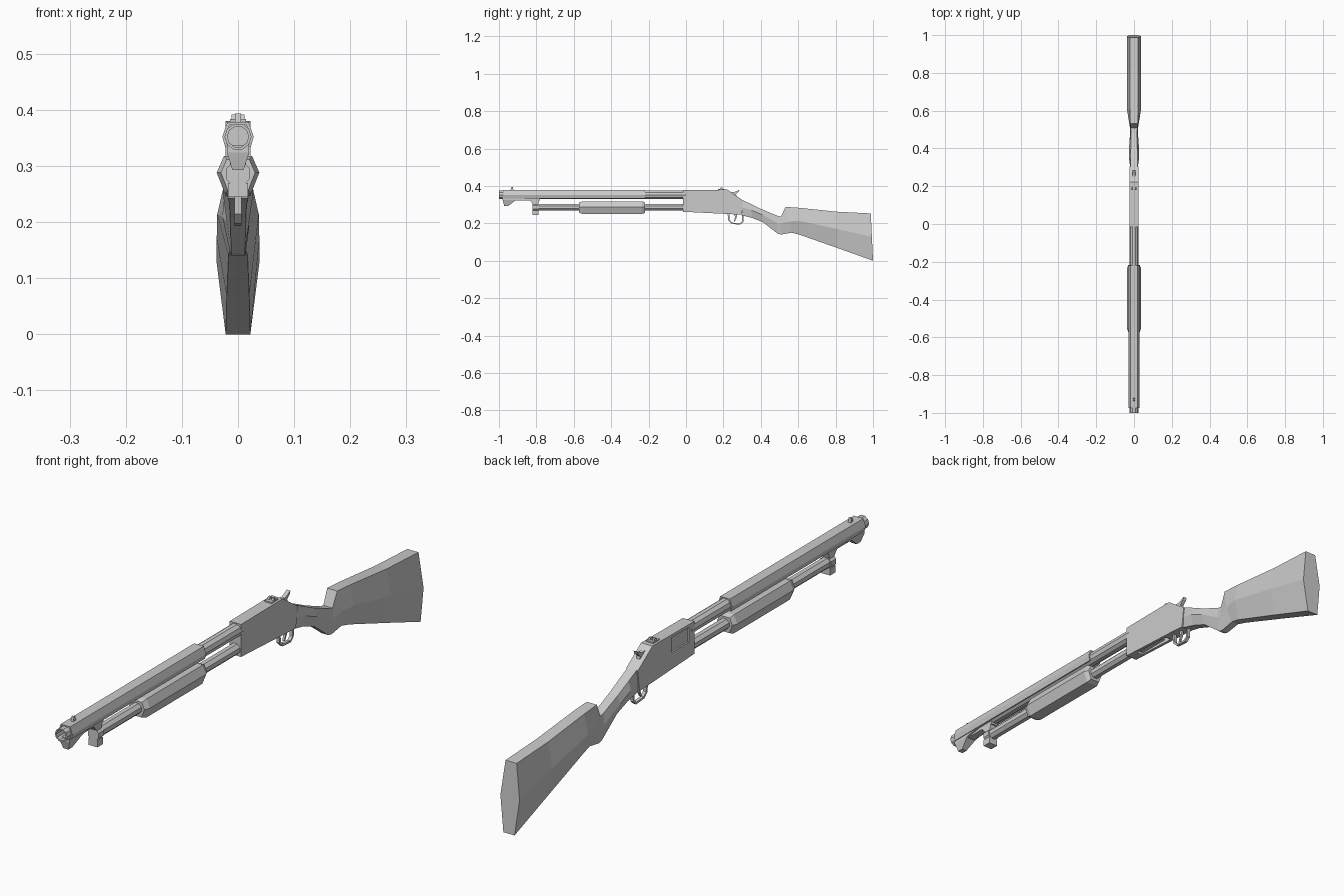
import bpy, bmesh, math


def loft(name, rings):
    """Skin a list of equal-length vertex rings and cap both ends."""
    bm = bmesh.new()
    vs = [[bm.verts.new(p) for p in r] for r in rings]
    n = len(rings[0])
    for a, b in zip(vs, vs[1:]):
        for i in range(n):
            j = (i + 1) % n
            bm.faces.new((a[i], a[j], b[j], b[i]))
    bm.faces.new(vs[0])
    bm.faces.new(vs[-1])
    bmesh.ops.recalc_face_normals(bm, faces=bm.faces)
    me = bpy.data.meshes.new(name)
    bm.to_mesh(me)
    bm.free()
    ob = bpy.data.objects.new(name, me)
    bpy.context.collection.objects.link(ob)
    return ob


def prism(name, profile, half, x=0):
    """Side profile (y, z) extruded across x."""
    return loft(name, [[(x + s * half, y, z) for y, z in profile] for s in (-1, 1)])


def circle(r, z, y, n=10):
    return [(r * math.sin(2 * math.pi * (i + .5) / n), y,
             z + r * math.cos(2 * math.pi * (i + .5) / n)) for i in range(n)]


def hexa(y, top, mid, bot):
    """Symmetric six-sided section; each level is (half width, z[, y offset])."""
    lv = [l if len(l) == 3 else (*l, 0) for l in (top, mid, bot)]
    right = [(w, y + o, z) for w, z, o in lv]
    return right + [(-a, b, c) for a, b, c in reversed(right)]


def box(name, x, y, z):
    return prism(name, [(y[0], z[0]), (y[1], z[0]), (y[1], z[1]), (y[0], z[1])],
                 (x[1] - x[0]) / 2, (x[0] + x[1]) / 2)


# Barrel with open bore, and tube below
BZ, MZ = .352, .286
loft("barrel", [circle(.024, BZ, 0), circle(.024, BZ, -1),
                circle(.019, BZ, -1), circle(.019, BZ, -.8)])
loft("magazine_tube", [circle(.02, MZ, 0, 8), circle(.02, MZ, -.80, 8)])

# Barrel shroud: channel wrapped over the barrel
outer = [(.023, .334), (.028, .352), (.019, .378)]
inner = [(.015, .373), (.023, .352), (.019, .334)]
right = outer + inner
section = (outer + [(-x, z) for x, z in reversed(outer)]
           + [(-x, z) for x, z in reversed(inner)] + inner)
loft("barrel_shroud", [[(x, y, z) for x, z in section] for y in (-.975, -.22)])

# Sliding fore grip with tapered ends
loft("fore_grip", [hexa(y, (.025 * s, MZ + .032 * s), (.038 * s, .288), (.023 * s, MZ - .036 * s))
                   for y, s in ((-.572, .8), (-.552, 1), (-.235, 1), (-.218, .8))])

# Front lug under the muzzle, tapering downward
loft("muzzle_lug", [
    [(-.02, -.98, .337), (.02, -.98, .337), (.02, -.83, .337), (-.02, -.83, .337)],
    [(-.02, -.98, .324), (.02, -.98, .324), (.02, -.91, .324), (-.02, -.91, .324)],
    [(-.01, -.972, .293), (.01, -.972, .293), (.01, -.95, .293), (-.01, -.95, .293)]])
box("lug_rail", (-.014, .014), (-.95, -.78), (.322, .336))

# Tube end bracket
prism("tube_bracket", [(-.845, .335), (-.82, .305), (-.82, .26), (-.79, .26),
                       (-.79, .305), (-.782, .335)], .014)
loft("tube_collar", [circle(.023, MZ, -.818, 8), circle(.023, MZ, -.788, 8)])
box("bracket_foot", (-.018, .018), (-.82, -.788), (.245, .27))

# Receiver with loading slot and side port cut in
receiver = prism("receiver", [(-.015, .378), (.222, .38), (.25, .36), (.305, .322),
                              (.295, .246), (.225, .25), (-.015, .262)], .0225)
for cutter in (box("port_cutter", (-.05, -.0165), (.015, .115), (.315, .368)),
               box("slot_cutter", (-.012, .012), (.03, .19), (.2, .272))):
    cutter.hide_render = True
    cutter.hide_set(True)
    mod = receiver.modifiers.new("cut", 'BOOLEAN')
    mod.object = cutter
    mod.solver = 'EXACT'
box("loading_gate", (-.009, .009), (.04, .16), (.262, .275))

# Hammer and sights
prism("hammer", [(.24, .35), (.243, .368), (.256, .366), (.27, .372), (.286, .38),
                 (.283, .37), (.268, .356), (.272, .335)], .007)
prism("front_sight", [(-.938, .376), (-.934, .393), (-.926, .393), (-.922, .376)], .005)
for s in (-1, 1):
    prism("rear_sight", [(.18, .377), (.186, .392), (.195, .392), (.198, .377)], .004, s * .008)
box("rear_sight_base", (-.014, .014), (.17, .205), (.376, .384))

# Trigger guard as a bent strip, with trigger inside
out = [(.222, .256), (.226, .214), (.243, .197), (.29, .193), (.306, .207), (.309, .25)]
ins = [(.301, .25), (.299, .211), (.287, .2), (.247, .204), (.234, .217), (.231, .256)]
prism("trigger_guard", out + ins, .006)
prism("trigger", [(.258, .255), (.262, .23), (.255, .21), (.26, .209), (.27, .228), (.275, .255)], .004)

# Stock: wrist, step and butt lofted through six-sided sections
loft("stock", [
    hexa(.30, (.018, .325, .002), (.02, .285), (.018, .243, -.003)),
    hexa(.35, (.018, .302), (.027, .27), (.015, .23)),
    hexa(.41, (.017, .273), (.026, .245), (.014, .207)),
    hexa(.49, (.016, .24), (.02, .2), (.012, .145)),
    hexa(.508, (.018, .236), (.021, .2), (.013, .14)),
    hexa(.55, (.02, .288, -.018), (.028, .21), (.014, .15, .015)),
    hexa(.605, (.021, .283), (.037, .214), (.017, .14)),
    hexa(.81, (.022, .262), (.038, .17), (.02, .068)),
    hexa(.99, (.022, .253, -.002), (.038, .127, .004), (.022, 0, .01))])
